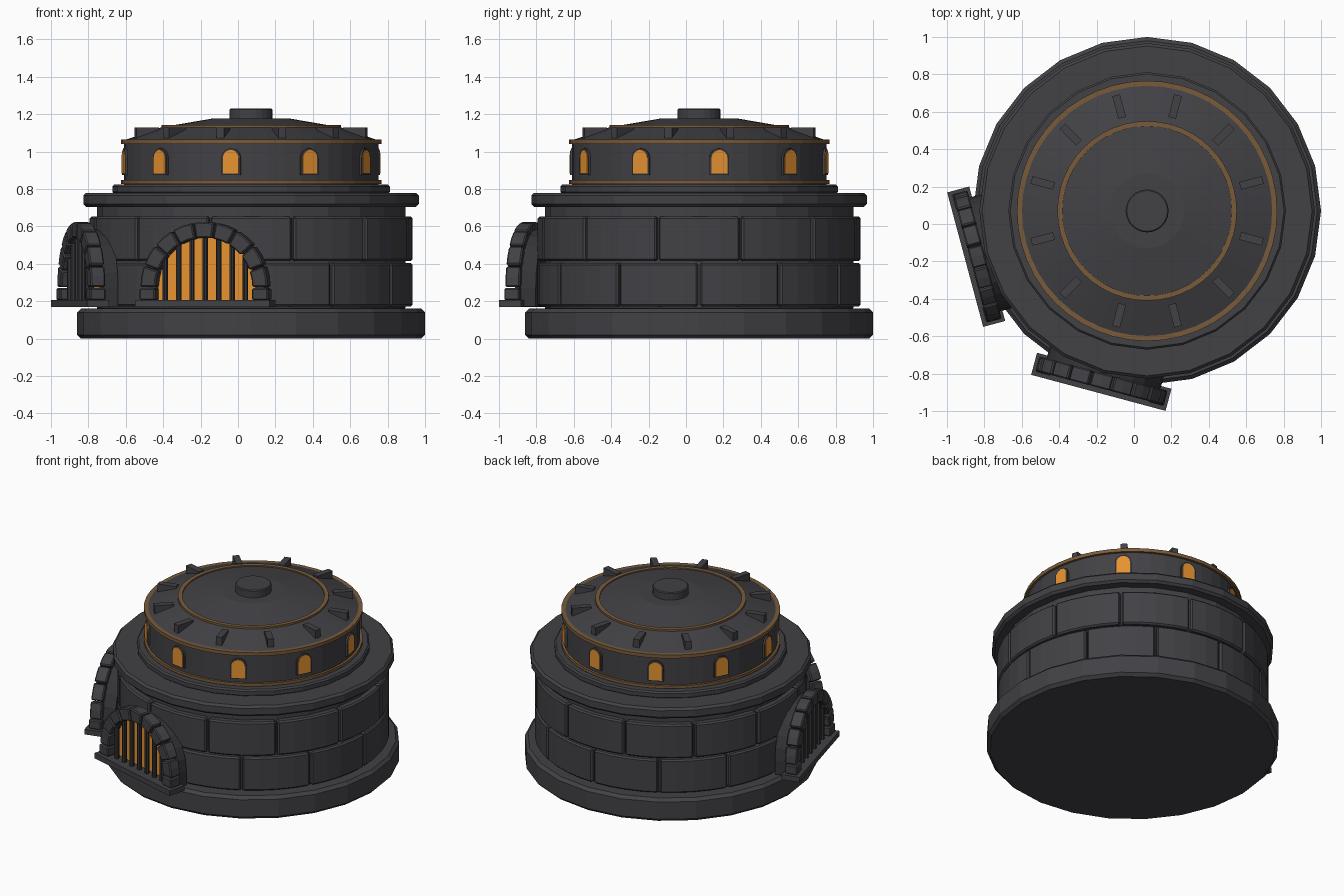
import bpy, bmesh, math
from math import cos, sin, pi, radians
from mathutils import Matrix, Vector

cube = bpy.data.objects.get("Cube")
if cube:
    bpy.data.objects.remove(cube)

CENTRE = Matrix.Translation((0.07, 0.07, 0))


def material(name, colour):
    m = bpy.data.materials.new(name)
    m.use_nodes = True
    m.diffuse_color = (*colour, 1)
    m.node_tree.nodes["Principled BSDF"].inputs["Base Color"].default_value = (*colour, 1)
    return m


STONE = material("dark stone", (0.054, 0.053, 0.060))
IRON = material("dark iron", (0.035, 0.035, 0.039))
BRONZE = material("bronze", (0.19, 0.105, 0.045))
GLOW = material("orange glow", (0.80, 0.29, 0.03))


def finish(name, bm, mat, bevel=0):
    bmesh.ops.recalc_face_normals(bm, faces=bm.faces[:])
    mesh = bpy.data.meshes.new(name)
    bm.to_mesh(mesh)
    bm.free()
    mesh.materials.append(mat)
    ob = bpy.data.objects.new(name, mesh)
    bpy.context.collection.objects.link(ob)
    if bevel:
        mod = ob.modifiers.new("Bevel", 'BEVEL')
        mod.width = bevel
        mod.segments = 1
        mod.limit_method = 'ANGLE'
        mod.angle_limit = radians(40)
    return ob


def lathe(name, profile, sides, mat, ring=False):
    """Turn (radius, height) points about the tower axis; a ring is a closed loop."""
    bm = bmesh.new()
    loops = []
    for r, z in profile:
        loops.append([bm.verts.new(CENTRE @ Vector((r * cos(2 * pi * i / sides),
                      r * sin(2 * pi * i / sides), z))) for i in range(sides)])
    pairs = list(zip(loops, loops[1:]))
    if ring:
        pairs.append((loops[-1], loops[0]))
    else:
        bm.faces.new(loops[0])
        bm.faces.new(loops[-1])
    for a, b in pairs:
        for i in range(sides):
            j = (i + 1) % sides
            bm.faces.new((a[i], a[j], b[j], b[i]))
    return finish(name, bm, mat)


def disc(name, r, z0, z1, sides, mat, c=0.015):
    return lathe(name, [(r - c, z0), (r, z0 + c), (r, z1 - c), (r - c, z1)], sides, mat)


def band(name, r0, r1, z0, z1, sides, mat):
    return lathe(name, [(r0, z0), (r1, z0), (r1, z1), (r0, z1)], sides, mat, ring=True)


def prism(bm, outline, w0, w1, matrix):
    """Extrude a flat outline from depth w0 to w1 in the given frame."""
    lo, hi = ([bm.verts.new(matrix @ Vector((u, v, w))) for u, v in outline] for w in (w0, w1))
    bm.faces.new(lo)
    bm.faces.new(hi)
    n = len(lo)
    for i in range(n):
        j = (i + 1) % n
        bm.faces.new((lo[i], lo[j], hi[j], hi[i]))


def radial(deg):
    """Frame with u sideways, v up and w outward from the tower axis."""
    turn = Matrix.Rotation(radians(deg), 4, 'Z')
    return CENTRE @ turn @ Matrix(((0, 0, 1, 0), (1, 0, 0, 0), (0, 1, 0, 0), (0, 0, 0, 1)))


def arc(r, a0, a1, steps, up=0):
    angles = [radians(a0 + (a1 - a0) * i / steps) for i in range(steps + 1)]
    return [(r * cos(a), up + r * sin(a)) for a in angles]


def sector(r0, r1, a0, a1, steps, up=0):
    return arc(r1, a0, a1, steps, up) + arc(r0, a1, a0, steps, up)


def arch(half, base, spring, steps=12):
    return [(-half, base), (half, base)] + arc(half, 0, 180, steps, spring)


def rect(u0, u1, v0, v1):
    return [(u0, v0), (u1, v0), (u1, v1), (u0, v1)]


# Plinth, wall core and cornice
disc("plinth", 0.93, 0, 0.16, 24, STONE, 0.02)
disc("wall_core", 0.825, 0.15, 0.72, 24, STONE)
disc("cornice", 0.897, 0.705, 0.78, 24, STONE)
disc("drum_step", 0.742, 0.775, 0.823, 24, STONE, 0.01)

# Two staggered courses of curved wall blocks
for name, start, z0, z1 in (("lower_blocks", 0, 0.172, 0.405), ("upper_blocks", 15, 0.415, 0.652)):
    bm = bmesh.new()
    for k in range(12):
        a = start + 30 * k
        prism(bm, sector(0.80, 0.864, a + 0.4, a + 29.6, 4), z0, z1, CENTRE)
    finish(name, bm, STONE, 0.01)

# Drum, roof and cap
lathe("drum_and_roof", [(0.68, 0.81), (0.68, 1.06), (0.48, 1.13), (0.20, 1.178)], 48, STONE)
disc("roof_cap", 0.115, 1.17, 1.23, 24, STONE, 0.006)

# Bronze bands
band("lower_drum_band", 0.66, 0.696, 0.828, 0.848, 48, BRONZE)
band("upper_drum_band", 0.665, 0.696, 1.04, 1.064, 48, BRONZE)
band("roof_band", 0.452, 0.48, 1.12, 1.143, 48, BRONZE)

# Roof fins
bm = bmesh.new()
for k in range(12):
    prism(bm, rect(-0.021, 0.021, 1.06, 1.13), 0.515, 0.64, radial(15 + 30 * k))
finish("roof_fins", bm, STONE)

# Arched drum windows
frames, panes = bmesh.new(), bmesh.new()
for k in range(10):
    frame = radial(9 + 36 * k)
    prism(frames, arch(0.052, 0.876, 0.966, 8), 0.64, 0.690, frame)
    prism(panes, arch(0.043, 0.882, 0.966, 8), 0.687, 0.694, frame)
finish("window_frames", frames, STONE)
finish("window_panes", panes, GLOW)

# Two arched gates with sill, stones, backing, glow and bars
SPRING = 0.272
for side, deg in (("front", 255), ("right", 195)):
    frame = radial(deg)
    bm = bmesh.new()
    prism(bm, rect(-0.372, 0.372, 0.17, 0.206), 0.885, 1.007, frame)
    finish(side + "_gate_sill", bm, STONE)

    bm = bmesh.new()
    for s in (-1, 1):
        u0, u1 = sorted((s * 0.268, s * 0.355))
        prism(bm, rect(u0, u1, 0.206, SPRING - 0.002), 0.90, 0.985, frame)
    for k in range(9):
        prism(bm, sector(0.268, 0.352, 20 * k + 0.8, 20 * k + 19.2, 2, SPRING), 0.90, 0.98, frame)
    finish(side + "_gate_stones", bm, STONE, 0.007)

    bm = bmesh.new()
    prism(bm, arch(0.315, 0.172, SPRING), 0.82, 0.905, frame)
    finish(side + "_gate_backing", bm, IRON)

    bm = bmesh.new()
    prism(bm, arch(0.269, 0.206, SPRING), 0.903, 0.910, frame)
    finish(side + "_gate_glow", bm, GLOW)

    bm = bmesh.new()
    for k in range(-3, 4):
        u = 0.074 * k
        top = SPRING + math.sqrt(0.272 ** 2 - u * u)
        place = frame @ Matrix.Translation((u, (0.2 + top) / 2, 0.945)) @ Matrix.Rotation(pi / 2, 4, 'X')
        bmesh.ops.create_cone(bm, cap_ends=True, segments=8, radius1=0.015, radius2=0.015,
                              depth=top - 0.2, matrix=place)
    finish(side + "_gate_bars", bm, IRON)
